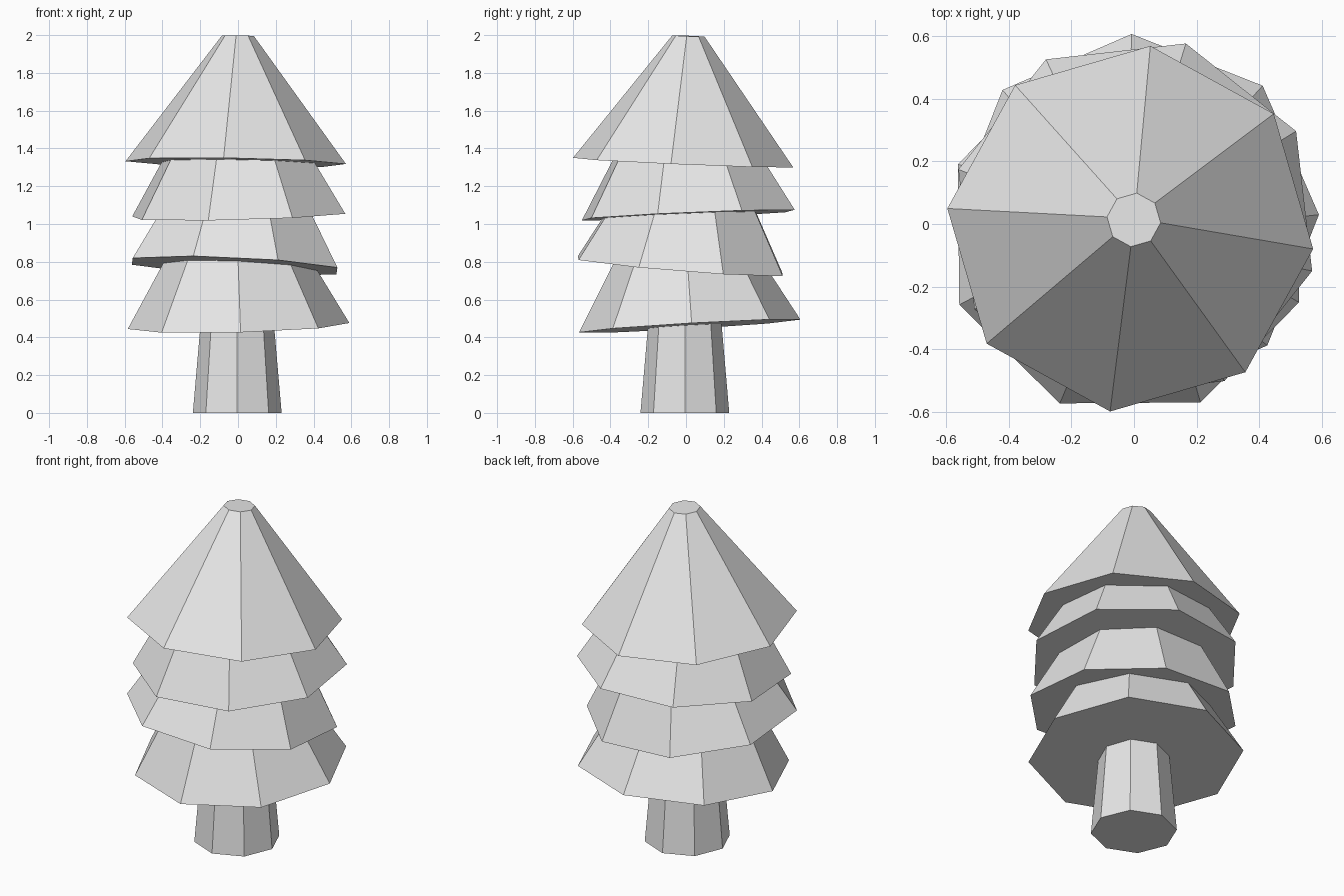
import bpy
import math
from mathutils import Matrix, Vector

cube = bpy.data.objects.get("Cube")
if cube:
    bpy.data.objects.remove(cube, do_unlink=True)

# Single plain colour
pale_grey = bpy.data.materials.new("pale_grey")
pale_grey.use_nodes = True
colour = (0.8, 0.8, 0.8, 1)
pale_grey.diffuse_color = colour
pale_grey.node_tree.nodes["Principled BSDF"].inputs["Base Color"].default_value = colour


def tapered_octagon(name, centre, r_base, r_top, height, turn=0, slope=(0, 0)):
    """Flat-faced eight-sided frustum; its base plane rises by slope in x and y."""
    bpy.ops.mesh.primitive_cone_add(vertices=8, radius1=r_base, radius2=r_top, depth=height)
    obj = bpy.context.object
    obj.name = obj.data.name = name
    # Put the base at the origin, with the first corner on +x
    first = obj.data.vertices[0].co
    start = math.atan2(first.y, first.x)
    normal = Vector((-slope[0], -slope[1], 1)).normalized()
    tilt = Vector((0, 0, 1)).rotation_difference(normal).to_matrix().to_4x4()
    obj.data.transform(
        Matrix.Translation(centre) @ tilt
        @ Matrix.Rotation(math.radians(turn) - start, 4, "Z")
        @ Matrix.Translation((0, 0, height / 2)))
    obj.data.materials.append(pale_grey)
    return obj


# Trunk
tapered_octagon("trunk", (-0.004, -0.006, 0), 0.235, 0.183, 0.6)

# Foliage tiers, each turned and leaning a little differently
TIER_RADIUS = 0.587
tapered_octagon("bottom_tier", (0.003, 0.02, 0.46), TIER_RADIUS, 0.30, 0.5, 1, (0.026, 0.058))
tapered_octagon("lower_tier", (-0.018, -0.03, 0.777), TIER_RADIUS, 0.30, 0.5, -22, (-0.046, -0.08))
tapered_octagon("upper_tier", (0.004, 0.012, 1.047), TIER_RADIUS, 0.32, 0.45, -16, (0.025, 0.043))
tapered_octagon("top_tier", (-0.012, -0.015, 1.325), TIER_RADIUS, 0.086, 0.671, -6.3, (-0.017, -0.042))
